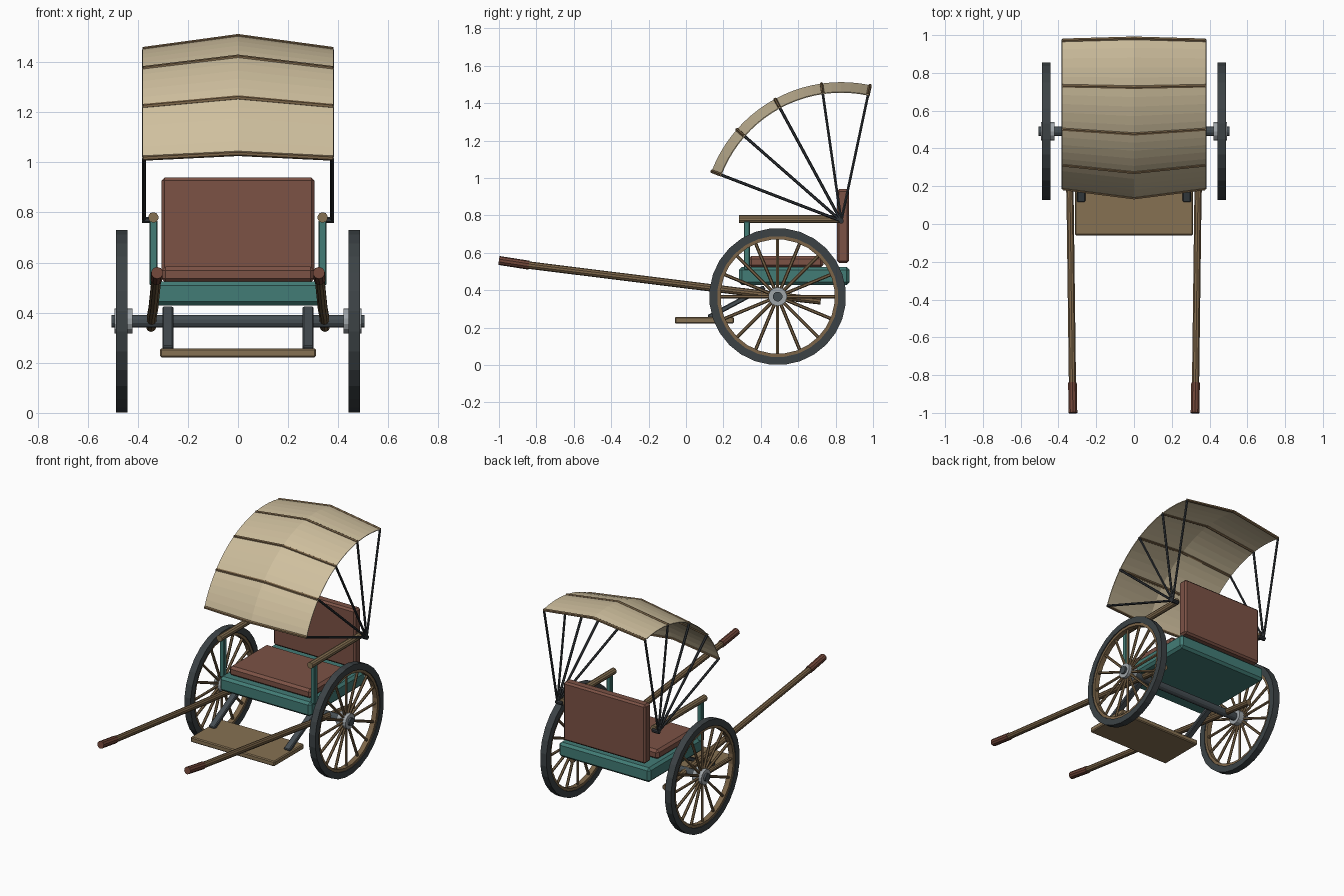
import bpy, bmesh, math
from mathutils import Vector

if "Cube" in bpy.data.objects:
    bpy.data.objects.remove(bpy.data.objects["Cube"])


def mat(name, rgb):
    m = bpy.data.materials.new(name)
    m.diffuse_color = (*rgb, 1)
    m.use_nodes = True
    m.node_tree.nodes["Principled BSDF"].inputs["Base Color"].default_value = m.diffuse_color
    return m


WOOD = mat("wood", (0.2, 0.13, 0.065))
BOARD = mat("board", (0.24, 0.165, 0.085))
GRIP = mat("grip", (0.16, 0.06, 0.04))
LEATHER = mat("leather", (0.2, 0.085, 0.06))
TEAL = mat("teal", (0.055, 0.2, 0.18))
IRON = mat("iron", (0.06, 0.075, 0.085))
DARK = mat("dark", (0.03, 0.035, 0.04))
RUBBER = mat("rubber", (0.045, 0.055, 0.06))
STEEL = mat("steel", (0.35, 0.38, 0.4))
CANVAS = mat("canvas", (0.62, 0.52, 0.34))


def finish(name, bm, material, smooth=False):
    bmesh.ops.recalc_face_normals(bm, faces=bm.faces)
    me = bpy.data.meshes.new(name)
    bm.to_mesh(me)
    bm.free()
    me.materials.append(material)
    ob = bpy.data.objects.new(name, me)
    bpy.context.collection.objects.link(ob)
    if smooth:
        bpy.context.view_layer.objects.active = ob
        ob.select_set(True)
        bpy.ops.object.shade_smooth_by_angle(angle=math.radians(35))
        ob.select_set(False)
    return ob


def box(name, lo, hi, material, bevel=0.01):
    lo, hi = Vector(lo), Vector(hi)
    bm = bmesh.new()
    bmesh.ops.create_cube(bm, size=1)
    for v in bm.verts:
        v.co = (lo + hi) / 2 + v.co * (hi - lo)
    if bevel:
        bmesh.ops.bevel(bm, geom=bm.edges[:], offset=bevel, segments=1, affect='EDGES')
    return finish(name, bm, material)


def add_tube(bm, pts, r, sides=8):
    """Sweep a polygon along points and cap both ends."""
    pts = [Vector(p) for p in pts]
    rings = []
    for i, p in enumerate(pts):
        d = (pts[min(i + 1, len(pts) - 1)] - pts[max(i - 1, 0)]).normalized()
        up = Vector((0, 0, 1)) if abs(d.z) < 0.95 else Vector((1, 0, 0))
        a = d.cross(up).normalized()
        b = a.cross(d)
        ring = []
        for k in range(sides):
            t = 2 * math.pi * (k + 0.5) / sides
            ring.append(bm.verts.new(p + r * (a * math.cos(t) + b * math.sin(t))))
        rings.append(ring)
    for q, s in zip(rings, rings[1:]):
        for k in range(sides):
            n = (k + 1) % sides
            bm.faces.new((q[k], q[n], s[n], s[k]))
    bm.faces.new(rings[0])
    bm.faces.new(rings[-1])


def tube(name, pts, r, material, sides=8):
    bm = bmesh.new()
    add_tube(bm, pts, r, sides)
    return finish(name, bm, material)


WY, WZ, WR = 0.49, 0.366, 0.366


def ring(name, x0, x1, r0, r1, material, n=28):
    """Rectangular-section ring around the axle."""
    bm = bmesh.new()
    loops = []
    for k in range(n):
        t = 2 * math.pi * (k + 0.5) / n
        loops.append([bm.verts.new((x, WY + r * math.cos(t), WZ + r * math.sin(t)))
                      for x, r in ((x0, r0), (x1, r0), (x1, r1), (x0, r1))])
    for k in range(n):
        a, b = loops[k], loops[(k + 1) % n]
        for j in range(4):
            bm.faces.new((a[j], a[(j + 1) % 4], b[(j + 1) % 4], b[j]))
    return finish(name, bm, material)


# axle
tube("axle", [(-0.505, WY, WZ), (0.505, WY, WZ)], 0.026, IRON, 12)

PY, PZ = 0.83, 0.77                                   # hood pivot
ANGLES = [math.radians(159 - 20.25 * i) for i in range(5)]


def hood(x, r, t):
    return Vector((x, PY + r * math.cos(t), PZ + r * math.sin(t)))


for s, side in ((-1, "left"), (1, "right")):
    # wheel: tyre, wooden rim, hub, spokes
    ring(side + "_tyre", s * 0.441, s * 0.487, WR - 0.042, WR, RUBBER)
    ring(side + "_rim", s * 0.447, s * 0.481, WR - 0.06, WR - 0.04, WOOD)
    tube(side + "_hub", [(s * 0.422, WY, WZ), (s * 0.492, WY, WZ)], 0.05, STEEL, 14)
    bm = bmesh.new()
    for k in range(16):
        t = 2 * math.pi * k / 16
        c, z = math.cos(t), math.sin(t)
        add_tube(bm, [(s * 0.464, WY + r * c, WZ + r * z) for r in (0.04, 0.312)], 0.009, 6)
    finish(side + "_spokes", bm, WOOD)

    # pulling shaft and grip
    tube(side + "_shaft", [(s * 0.323, -0.99, 0.557), (s * 0.326, -0.84, 0.534),
                           (s * 0.338, 0.1, 0.417), (s * 0.343, 0.3, 0.392),
                           (s * 0.347, 0.72, 0.343)], 0.02, WOOD, 10)
    tube(side + "_grip", [(s * 0.323, -1.0, 0.559), (s * 0.326, -0.84, 0.534)], 0.024, GRIP, 10)

    # armrest and post
    tube(side + "_armrest", [(s * 0.338, 0.283, 0.78), (s * 0.338, 0.83, 0.78)], 0.021, BOARD, 10)
    box(side + "_armrest_post", (s * 0.338 - 0.016, 0.31, 0.51),
        (s * 0.338 + 0.016, 0.342, 0.77), TEAL, 0.004)

    # footboard bracket: slanted flat bar
    b = box(side + "_foot_bracket", (-0.022, -0.17, -0.013), (0.022, 0.17, 0.013), IRON, 0.005)
    b.location = (s * 0.28, 0.27, 0.335)
    b.rotation_euler.x = math.atan2(0.16, 0.3)

    # hood side ribs
    bm = bmesh.new()
    for t in ANGLES:
        add_tube(bm, [hood(s * 0.376, 0.0, t), hood(s * 0.376, 0.688, t)], 0.008, 6)
    finish(side + "_hood_ribs", bm, DARK)
    tube(side + "_hood_pivot", [(s * 0.335, PY, PZ), (s * 0.384, PY, PZ)], 0.014, DARK, 8)

# body
box("seat_base", (-0.34, 0.283, 0.428), (0.34, 0.875, 0.525), TEAL, 0.016)
box("seat_cushion", (-0.305, 0.335, 0.52), (0.305, 0.735, 0.584), LEATHER, 0.016)
box("backrest", (-0.305, 0.807, 0.545), (0.305, 0.872, 0.94), LEATHER, 0.012)
box("footboard", (-0.312, -0.06, 0.222), (0.312, 0.257, 0.257), BOARD, 0.006)

# hood bows, kinked at the ridge
bm = bmesh.new()
for t in ANGLES:
    add_tube(bm, [hood(-0.378, 0.688, t), hood(0, 0.74, t), hood(0.378, 0.688, t)], 0.01, 6)
finish("hood_bows", bm, WOOD)

# hood canvas
bm = bmesh.new()
rows = []
N = 20
for i in range(N + 1):
    t = ANGLES[0] + (ANGLES[-1] - ANGLES[0]) * i / N
    rows.append([bm.verts.new(hood(x, r, t)) for x, r in ((-0.38, 0.688), (0, 0.74), (0.38, 0.688))])
for a, b in zip(rows, rows[1:]):
    for j in range(2):
        bm.faces.new((a[j], a[j + 1], b[j + 1], b[j]))
canvas = finish("hood_canvas", bm, CANVAS)
sol = canvas.modifiers.new("thickness", 'SOLIDIFY')
sol.thickness = 0.005
sol.offset = 0
